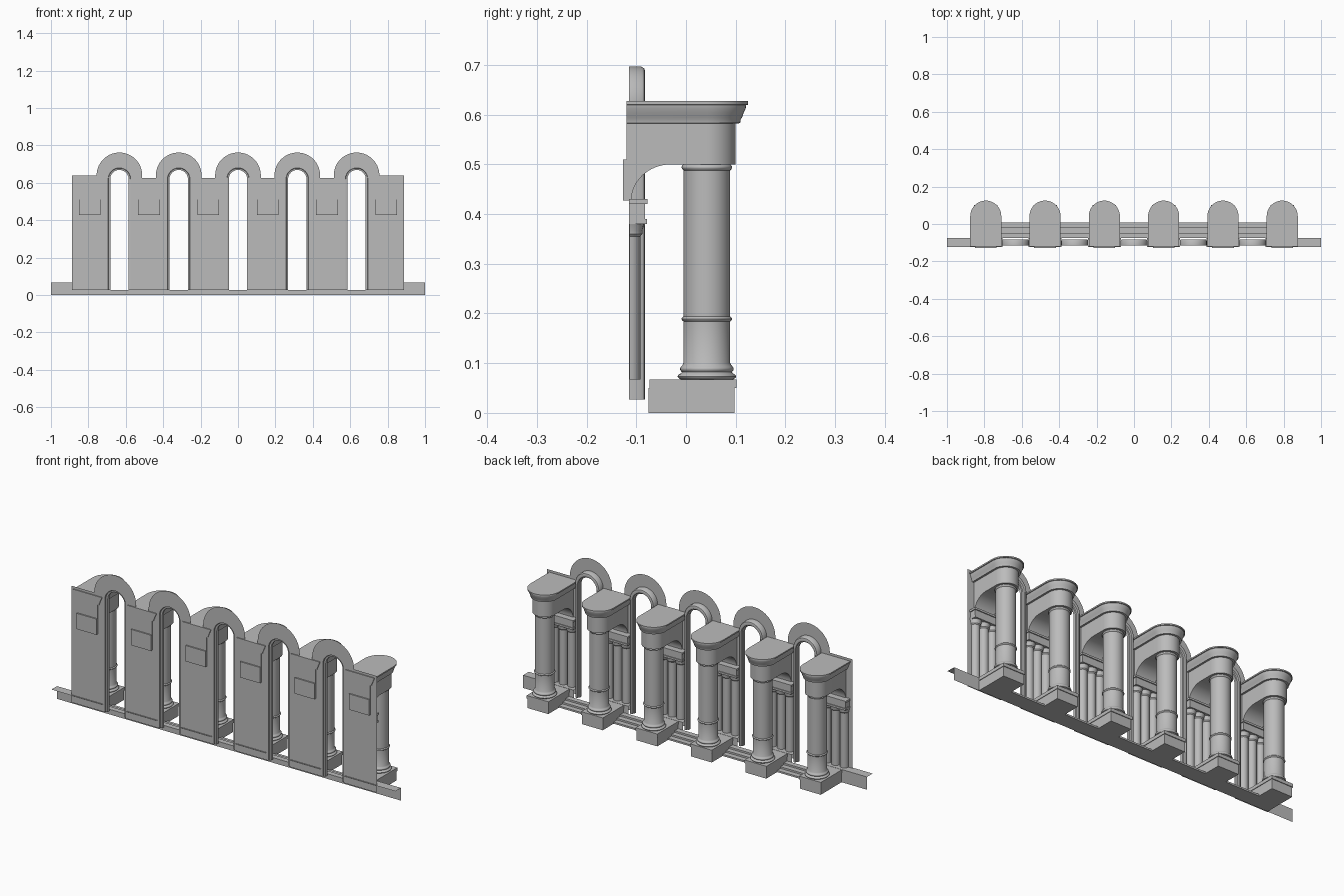
import bpy, bmesh, math
from mathutils import Vector

cube = bpy.data.objects.get("Cube")
if cube:
    bpy.data.objects.remove(cube, do_unlink=True)

stone = bpy.data.materials.new("grey_stone")
stone.use_nodes = True
stone.diffuse_color = (0.5, 0.5, 0.5, 1)
stone.node_tree.nodes["Principled BSDF"].inputs["Base Color"].default_value = (0.5, 0.5, 0.5, 1)

BAY = 0.317
PILLARS = [(i - 2.5) * BAY for i in range(6)]
ARCHES = [(i - 2) * BAY for i in range(5)]
WALL_Y, BASE_Y, PILLAR_Y = -0.115, -0.075, 0.042
SILL, NOTCH, SPRING = 0.027, 0.59, 0.625


def finish(name, bm, xs=(0,), smooth=False):
    """Turn a bmesh into one object per x position, sharing the mesh."""
    bmesh.ops.recalc_face_normals(bm, faces=bm.faces)
    me = bpy.data.meshes.new(name)
    bm.to_mesh(me)
    bm.free()
    me.materials.append(stone)
    for i, x in enumerate(xs):
        ob = bpy.data.objects.new(name if len(xs) == 1 else f"{name}_{i + 1}", me)
        ob.location.x = x
        bpy.context.collection.objects.link(ob)
        if smooth and i == 0:
            bpy.ops.object.select_all(action='DESELECT')
            ob.select_set(True)
            bpy.context.view_layer.objects.active = ob
            bpy.ops.object.shade_smooth_by_angle(angle=math.radians(35))


def loft(bm, rings, closed=True, caps=True):
    """Skin a list of point rings."""
    rows = [[bm.verts.new(p) for p in ring] for ring in rings]
    n = len(rows[0])
    for a, b in zip(rows, rows[1:]):
        for i in range(n if closed else n - 1):
            j = (i + 1) % n
            bm.faces.new((a[i], a[j], b[j], b[i]))
    if caps:
        bm.faces.new(rows[0])
        bm.faces.new(rows[-1])


def box(bm, x0, x1, y0, y1, z0, z1):
    loft(bm, [[(x0, y0, z), (x1, y0, z), (x1, y1, z), (x0, y1, z)] for z in (z0, z1)])


def lathe(bm, profile, x, y, sides):
    """Turn a (radius, z) profile around a vertical axis."""
    turn = [math.tau * k / sides for k in range(sides)]
    loft(bm, [[(x + r * math.cos(t), y + r * math.sin(t), z) for t in turn] for r, z in profile])


def torus_steps(r, bulge, z0, z1, n=6):
    """Half-round moulding as lathe profile points."""
    return [(r + bulge * math.sin(math.pi * k / n), z0 + (z1 - z0) * k / n) for k in range(n + 1)]


def arch_path(r, y, foot, spring, n=28):
    """Leg, half circle, leg."""
    arc = [(r * math.cos(math.pi * k / n), y, spring + r * math.sin(math.pi * k / n)) for k in range(n + 1)]
    return [(r, y, foot)] + arc + [(-r, y, foot)]


# Thin wall: arch bands, piers and end panels
bm = bmesh.new()
loft(bm, [arch_path(0.07, WALL_Y, NOTCH, SPRING), arch_path(0.122, WALL_Y, NOTCH, 0.64)], False, False)
finish("arch_band", bm, ARCHES)


def panel(bm, x0, x1, z0, z1, y=WALL_Y):
    bm.faces.new([bm.verts.new(p) for p in ((x0, y, z0), (x1, y, z0), (x1, y, z1), (x0, y, z1))])


bm = bmesh.new()
half = BAY / 2 - 0.07
panel(bm, -half, half, SILL, NOTCH)
finish("wall_pier", bm, PILLARS[1:-1])
bm = bmesh.new()
for s in (-1, 1):
    edge = 2 * BAY
    panel(bm, s * (edge + 0.07), s * 0.888, SILL, NOTCH)
    panel(bm, s * (edge + 0.122), s * 0.888, NOTCH, 0.64)
finish("wall_end_panels", bm)

# Moulded surround of each opening, swept along the arch
profile = [(0.072, -0.115), (0.072, -0.09), (0.068, -0.084), (0.062, -0.082), (0.056, -0.084),
           (0.054, -0.092), (0.049, -0.094), (0.049, -0.107), (0.058, -0.109), (0.06, -0.115)]
bm = bmesh.new()
paths = [arch_path(r, y, SILL, SPRING if r > 0.06 else SPRING - 0.005) for r, y in profile]
loft(bm, list(zip(*paths)))
finish("arch_surround", bm, ARCHES, True)

# Pillar plinth
bm = bmesh.new()
box(bm, -0.06, 0.06, BASE_Y, 0.098, 0, 0.05)
box(bm, -0.063, 0.063, BASE_Y + 0.002, 0.102, 0.05, 0.067)
finish("plinth", bm, PILLARS)

# Round pillar with base, band and neck mouldings
bm = bmesh.new()
shaft = (torus_steps(0.052, 0.007, 0.067, 0.08) + torus_steps(0.05, 0.004, 0.082, 0.095)
         + [(0.047, 0.1)] + torus_steps(0.047, 0.004, 0.184, 0.194)
         + torus_steps(0.047, 0.004, 0.488, 0.5))
lathe(bm, shaft, 0, PILLAR_Y, 40)
finish("pillar", bm, PILLARS, True)


# Round-ended entablature and cornice
def tongue(r, z, n=24):
    arc = [(r * math.cos(math.pi * k / n), PILLAR_Y + r * math.sin(math.pi * k / n), z) for k in range(n + 1)]
    return [(r, -0.12, z)] + arc + [(-r, -0.12, z)]


bm = bmesh.new()
levels = [(0.058, 0.5), (0.058, 0.582), (0.067, 0.583), (0.068, 0.59), (0.071, 0.595), (0.074, 0.604),
          (0.078, 0.612), (0.079, 0.619), (0.083, 0.62), (0.083, 0.627)]
loft(bm, [tongue(r, z) for r, z in levels])
finish("entablature", bm, PILLARS, True)

# Curved bracket between wall and entablature
bm = bmesh.new()
side = [(-0.11, 0.427), (-0.127, 0.427), (-0.127, 0.51), (-0.03, 0.51)]
side += [(-0.03 - 0.08 * math.sin(a), 0.427 + 0.073 * math.cos(a))
         for a in [math.pi / 2 * k / 12 for k in range(12)]]
loft(bm, [[(x, y, z) for y, z in side] for x in (-0.058, 0.058)])
finish("bracket", bm, PILLARS, True)

# Engaged wall columns with a shared impost block
bm = bmesh.new()
for x in (-0.05, 0, 0.05):
    lathe(bm, [(0.022, 0.067), (0.022, 0.355), (0.026, 0.36), (0.026, 0.366), (0.03, 0.38)], x, WALL_Y + 0.001, 20)
# Trim away the half in front of the wall
bmesh.ops.bisect_plane(bm, geom=bm.verts[:] + bm.edges[:] + bm.faces[:], plane_co=Vector((0, WALL_Y + 0.001, 0)),
                       plane_no=Vector((0, -1, 0)), clear_outer=True)
finish("wall_columns", bm, PILLARS, True)
bm = bmesh.new()
for w, back, z0, z1 in ((0.08, -0.078, 0.38, 0.39), (0.077, -0.082, 0.39, 0.42), (0.082, -0.077, 0.42, 0.43)):
    box(bm, -w, w, WALL_Y, back, z0, z1)
finish("impost_block", bm, PILLARS)


# Folded ledge under the wall columns, running out to both ends
def ledge(bm, x0, x1):
    rows = [(-0.122, 0.067), (BASE_Y, 0.067), (BASE_Y, 0)]
    loft(bm, [[(x, y, z) for y, z in rows] for x in (x0, x1)], False, False)


bm = bmesh.new()
ledge(bm, -half, half)
finish("column_ledge", bm, PILLARS[1:-1])
bm = bmesh.new()
for s in (-1, 1):
    ledge(bm, s * (2 * BAY + 0.07), s)
finish("end_ledges", bm)

# Low steps between the plinths
bm = bmesh.new()
for k in range(3):
    box(bm, -BAY / 2 + 0.06, BAY / 2 - 0.06, BASE_Y, -0.047 + 0.0275 * k, 0.018 - 0.009 * k, 0.027 - 0.009 * k)
finish("steps", bm, ARCHES)
